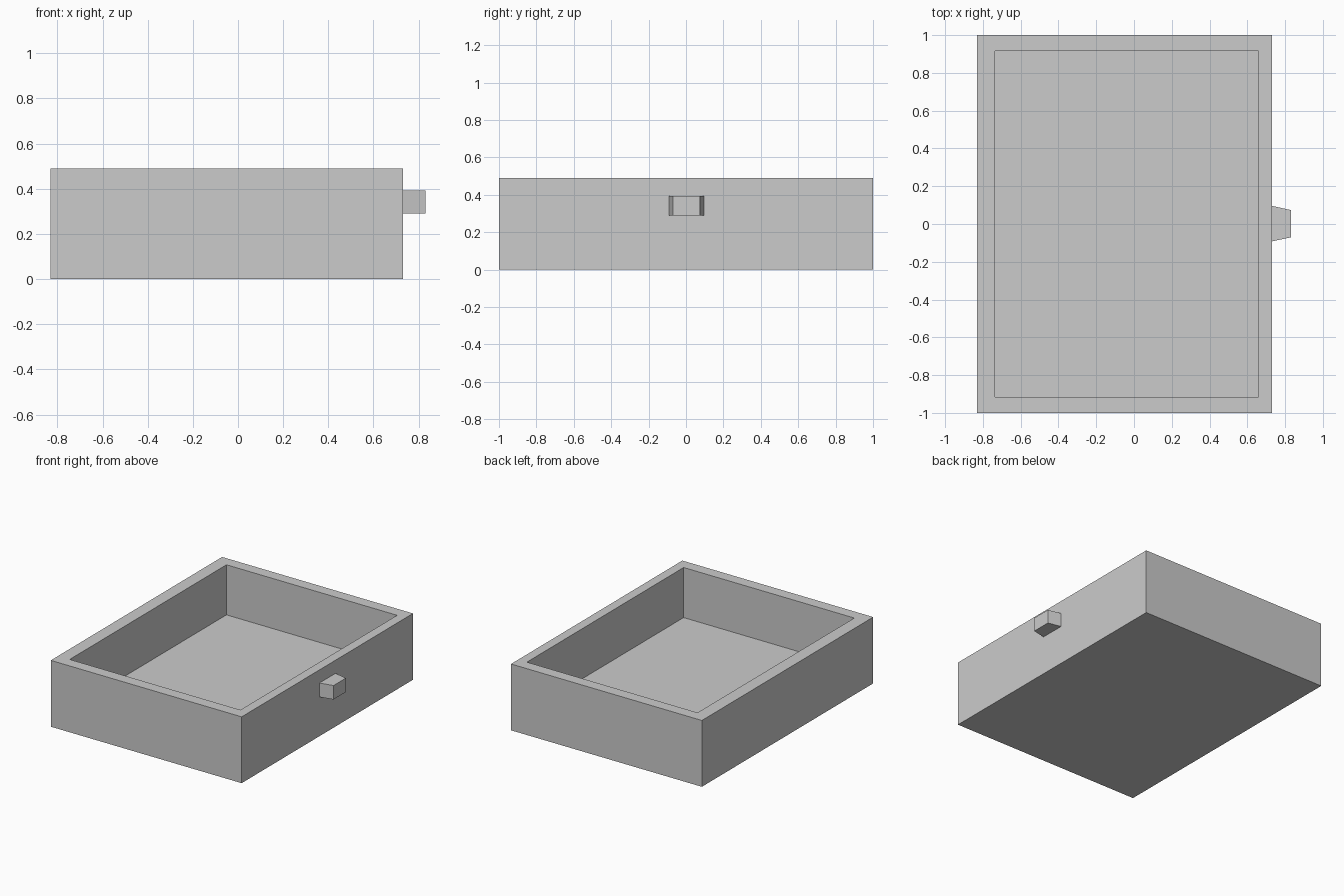
import bpy
import bmesh

default = bpy.data.objects.get("Cube")
if default:
    bpy.data.objects.remove(default, do_unlink=True)

GREY = (0.6, 0.6, 0.6, 1.0)
grey = bpy.data.materials.new("plain_grey")
grey.use_nodes = True
grey.diffuse_color = GREY
grey.node_tree.nodes["Principled BSDF"].inputs["Base Color"].default_value = GREY


def box(bm, x, y, z):
    """Add a box spanning the given (low, high) ranges."""
    verts = bmesh.ops.create_cube(bm, size=1)["verts"]
    for v in verts:
        for axis, (low, high) in enumerate((x, y, z)):
            v.co[axis] = high if v.co[axis] > 0 else low


def finish(name, bm):
    mesh = bpy.data.meshes.new(name)
    bm.to_mesh(mesh)
    bm.free()
    mesh.materials.append(grey)
    obj = bpy.data.objects.new(name, mesh)
    bpy.context.collection.objects.link(obj)
    return obj


# Open tray: the top face is inset to form the rim, then sunk to form the floor
bm = bmesh.new()
box(bm, (-0.83, 0.73), (-1, 1), (0, 0.49))
top = max(bm.faces, key=lambda f: f.calc_center_median().z)
bmesh.ops.inset_region(bm, faces=[top], thickness=0.05)
for v in top.verts:
    v.co.x = 0.66 if v.co.x > 0 else -0.735
    v.co.y = 0.915 if v.co.y > 0 else -0.915
floor = bmesh.ops.extrude_discrete_faces(bm, faces=[top])["faces"][0]
for v in floor.verts:
    v.co.z = 0.12
bmesh.ops.recalc_face_normals(bm, faces=bm.faces)
finish("drawer_tray", bm)

# Tapered pull knob on the side wall
bm = bmesh.new()
box(bm, (0.73, 0.83), (-0.092, 0.096), (0.29, 0.393))
for v in bm.verts:
    if v.co.x > 0.8:
        v.co.y *= 0.77
finish("pull_knob", bm)
